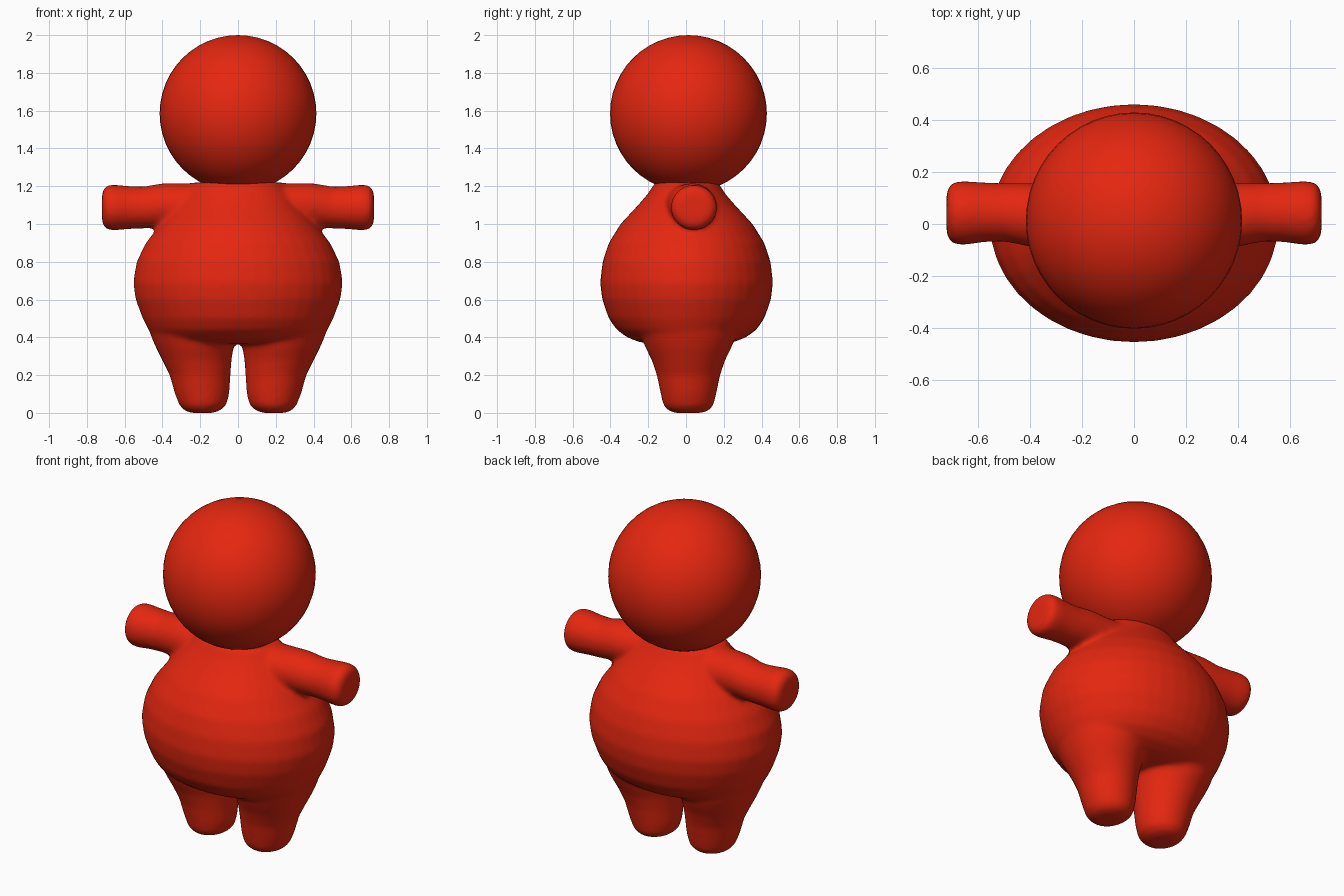
import bpy, bmesh, math
from mathutils import Vector

if "Cube" in bpy.data.objects:
    bpy.data.objects.remove(bpy.data.objects["Cube"])

red = bpy.data.materials.new("red")
red.diffuse_color = (0.78, 0.02, 0.005, 1)
red.use_nodes = True
red.node_tree.nodes["Principled BSDF"].inputs["Base Color"].default_value = red.diffuse_color


def loft(bm, rings, along, segments=40):
    """Skin ellipses (centre, radius_u, radius_v) stacked along axis 'x' or 'z'."""
    loops = []
    for centre, ru, rv in rings:
        loop = []
        for i in range(segments):
            a = 2 * math.pi * i / segments
            u, v = ru * math.cos(a), rv * math.sin(a)
            offset = Vector((u, v, 0)) if along == 'z' else Vector((0, u, v))
            loop.append(bm.verts.new(Vector(centre) + offset))
        loops.append(loop)
    for a, b in zip(loops, loops[1:]):
        for i in range(segments):
            j = (i + 1) % segments
            bm.faces.new((a[i], a[j], b[j], b[i]))
    bm.faces.new(loops[0][::-1])
    bm.faces.new(loops[-1])


bm = bmesh.new()

# Torso: height, half width, half depth
torso = [(0.365, 0.30, 0.19), (0.375, 0.38, 0.25), (0.40, 0.44, 0.315),
         (0.44, 0.475, 0.37), (0.50, 0.505, 0.412), (0.60, 0.542, 0.447),
         (0.69, 0.555, 0.458), (0.80, 0.537, 0.445), (0.90, 0.488, 0.412),
         (1.00, 0.41, 0.35), (1.10, 0.325, 0.257), (1.16, 0.28, 0.205),
         (1.20, 0.25, 0.18), (1.22, 0.235, 0.165)]
loft(bm, [((0, 0.003, z), w, d) for z, w, d in torso], 'z')

# Legs: height, inner x, outer x, half depth
leg = [(0.0, 0.13, 0.25, 0.07), (0.012, 0.095, 0.283, 0.107), (0.04, 0.062, 0.31, 0.133),
       (0.10, 0.046, 0.334, 0.147), (0.20, 0.04, 0.362, 0.168), (0.28, 0.034, 0.402, 0.195),
       (0.34, 0.025, 0.432, 0.225), (0.40, 0.015, 0.458, 0.25), (0.50, 0.01, 0.49, 0.26)]
# Arms: x, half depth, half height, centre y
arm = [(0.10, 0.14, 0.115, 0.02), (0.30, 0.13, 0.118, 0.025), (0.40, 0.122, 0.118, 0.035),
       (0.50, 0.112, 0.111, 0.045), (0.58, 0.115, 0.114, 0.045), (0.65, 0.123, 0.121, 0.042),
       (0.69, 0.121, 0.119, 0.042), (0.71, 0.105, 0.103, 0.042), (0.72, 0.075, 0.073, 0.042)]
for side in (-1, 1):
    loft(bm, [((side * (a + b) / 2, 0.013, z), (b - a) / 2, d) for z, a, b, d in leg], 'z')
    loft(bm, [((side * x, y, 1.216 - h if x < 0.45 else 1.087), d, h) for x, d, h, y in arm], 'x')
bmesh.ops.recalc_face_normals(bm, faces=bm.faces)

mesh = bpy.data.meshes.new("body")
bm.to_mesh(mesh)
bm.free()
mesh.materials.append(red)
body = bpy.data.objects.new("body", mesh)
bpy.context.collection.objects.link(body)

# Fuse limbs and torso into one soft skin
remesh = body.modifiers.new("fuse", 'REMESH')
remesh.mode = 'VOXEL'
remesh.voxel_size = 0.014
remesh.use_smooth_shade = True
soften = body.modifiers.new("soften", 'SMOOTH')
soften.factor = 0.5
soften.iterations = 10

# Head
bpy.ops.mesh.primitive_uv_sphere_add(segments=48, ring_count=24, radius=0.415,
                                     location=(0, 0.013, 1.585))
head = bpy.context.object
head.name = "head"
head.data.materials.append(red)
bpy.ops.object.shade_smooth()
